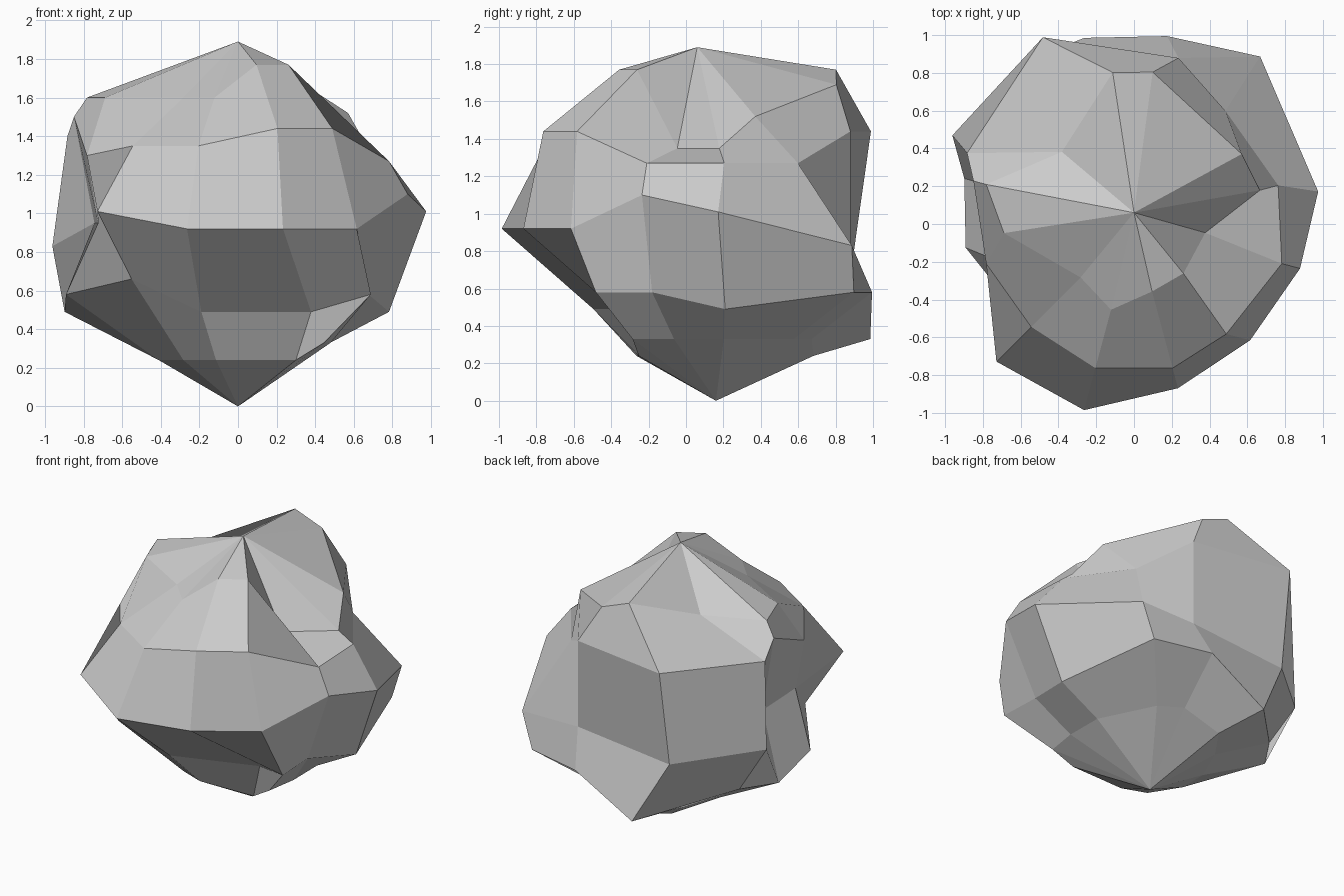
import bpy, bmesh
from math import radians, cos, sin

SEG = 12

# Rock rings, top to bottom: centre y, radius per segment, height per segment
rings = [
    (0.0, (.69, .68, .81, .81, .54, .81, .69, .40, .47, .37, .37, .38),
     (1.35, 1.52, 1.69, 1.77, 1.6, 1.6, 1.6, 1.6, 1.6, 1.77, 1.77, 1.35)),
    (0.0, (.79, .77, .91, 1.10, .96, .88, .81, .77, .79, .79, .76, .81),
     (1.27, 1.27, 1.44, 1.44, 1.4, 1.5, 1.3, 1.35, 1.35, 1.44, 1.44, 1.27)),
    (0.0, (.99, 1.11, .91, 1.02, 1.07, .77, .75, 1.03, 1.02, .90, .87, .91),
     (1.01, .83, .83, .76, .83, .95, .95, 1.01, .92, .92, .92, 1.1)),
    (0.0, (.81, 1.07, 1.01, 1.02, .88, .93, .90, .78, .53, .48, .84, .70),
     (.49, .58, .58, .33, .49, .49, .58, .66, .49, .49, .58, .58)),
    (0.16, (.48, .51, .53, .54, .42, .41, .44, .46, .44, .51, .63, .53),
     (.33, .33, .33, .24, .24, .24, .24, .24, .24, .24, .33, .33)),
]

# Sideways chips: degrees a corner is turned from its even spacing
turns = [
    {1: -12, 2: 8, 3: -7, 6: -11, 11: 8},
    {1: 6, 3: 11, 4: 22, 10: -5},
    {0: -5, 1: 8, 3: 14, 4: 19},
    {1: 12, 2: 5, 4: 13, 6: -7, 8: -6, 9: 37, 10: 10},
    {0: -10, 1: 10, 5: 9, 6: 6, 7: 7, 9: 21, 11: -10},
]

bm = bmesh.new()
top = bm.verts.new((0, 0.06, 1.89))
bottom = bm.verts.new((0, 0.16, 0))

loops = []
for (cy, radii, heights), turn in zip(rings, turns):
    loop = []
    for s in range(SEG):
        a = radians(15 + 30 * s + turn.get(s, 0))
        loop.append(bm.verts.new((radii[s] * cos(a), cy + radii[s] * sin(a), heights[s])))
    loops.append(loop)

# Skin the rings with quads and close both poles with fans
for s in range(SEG):
    n = (s + 1) % SEG
    bm.faces.new((top, loops[0][s], loops[0][n]))
    bm.faces.new((bottom, loops[-1][n], loops[-1][s]))
    for up, low in zip(loops, loops[1:]):
        bm.faces.new((up[s], low[s], low[n], up[n]))

bmesh.ops.recalc_face_normals(bm, faces=bm.faces)
mesh = bpy.data.meshes.new("rock")
bm.to_mesh(mesh)
bm.free()
rock = bpy.data.objects.new("rock", mesh)
bpy.context.collection.objects.link(rock)
